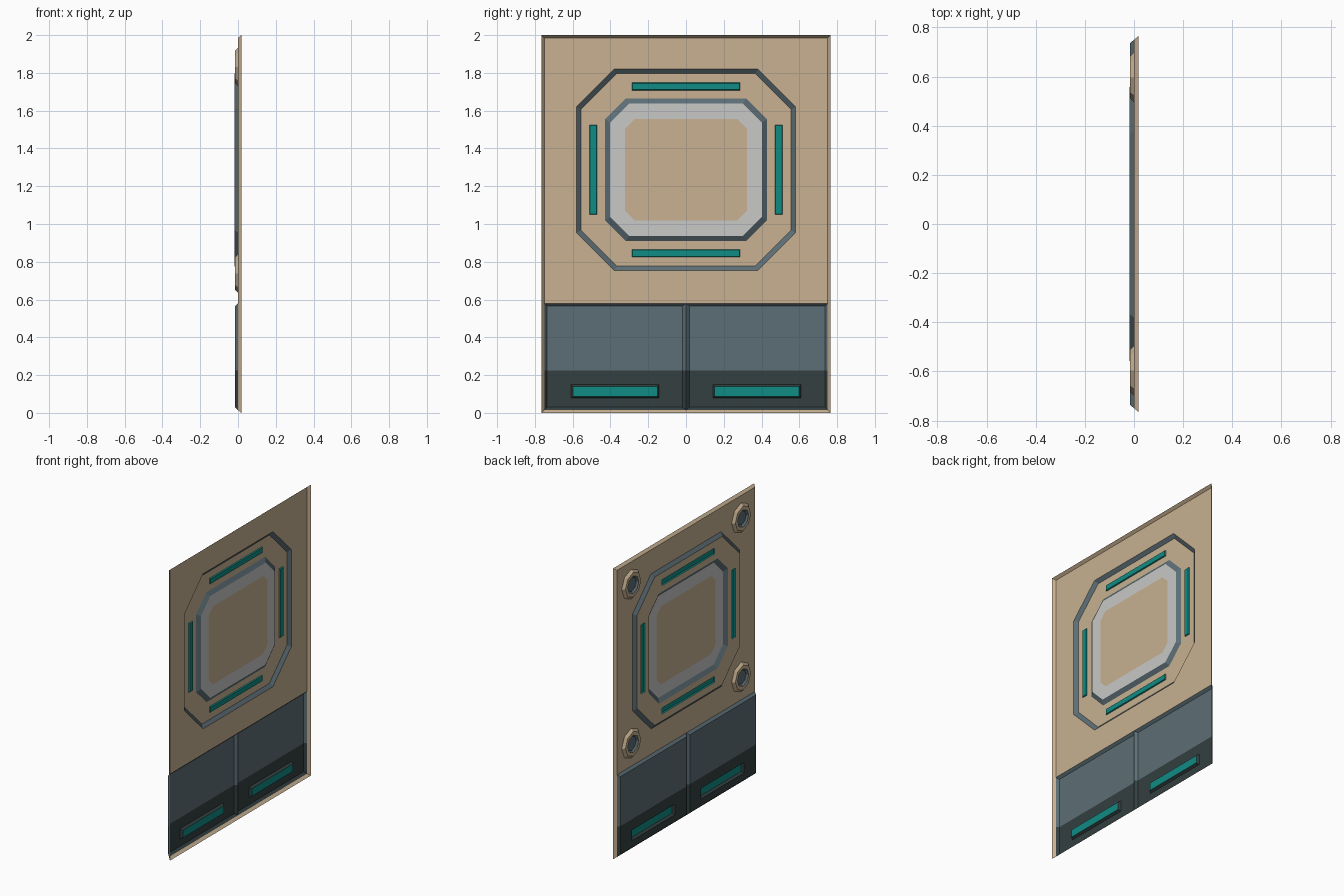
import bpy, bmesh, math
from mathutils import Vector
from mathutils.geometry import tessellate_polygon

if "Cube" in bpy.data.objects:
    bpy.data.objects.remove(bpy.data.objects["Cube"])

COLOURS = {
    "tan": (0.58, 0.44, 0.285), "slate": (0.108, 0.157, 0.18),
    "charcoal": (0.034, 0.05, 0.052), "teal": (0.005, 0.26, 0.235),
    "pale_grey": (0.58, 0.58, 0.57),
}
NAMES = list(COLOURS)
MATS = []
for n, c in COLOURS.items():
    m = bpy.data.materials.new(n)
    m.diffuse_color = (*c, 1)
    m.use_nodes = True
    m.node_tree.nodes["Principled BSDF"].inputs["Base Color"].default_value = m.diffuse_color
    MATS.append(m)


def rect(y0, y1, z0, z1):
    return [(y0, z0), (y1, z0), (y1, z1), (y0, z1)]


def octagon(hy, hz, cut, cz=1.287):
    """Rectangle with cut corners, centred on the window."""
    a, b = hy - cut, hz - cut
    return [(y, cz + z) for y, z in ((a, -hz), (hy, -b), (hy, b), (a, hz),
                                     (-a, hz), (-hy, b), (-hy, -b), (-a, -hz))]


def circle(cy, cz, r, n=8):
    return [(cy + r * math.cos(i * math.tau / n), cz + r * math.sin(i * math.tau / n))
            for i in range(n)]


class Part:
    """Thin relief shell; every face looks towards -x."""

    def __init__(self, name):
        self.name, self.bm = name, bmesh.new()

    def face(self, pts, colour):
        f = self.bm.faces.new([self.bm.verts.new(p) for p in pts])
        f.material_index = NAMES.index(colour)

    def fill(self, x, colour, *loops):
        pts = [Vector((x, y, z)) for l in loops for y, z in l]
        flat = [[Vector((y, z, 0)) for y, z in l] for l in loops]
        for tri in tessellate_polygon(flat):
            self.face([pts[i] for i in tri], colour)

    def wall(self, la, xa, lb, xb, colour):
        n = len(la)
        for i in range(n):
            j = (i + 1) % n
            self.face([(xa, *la[i]), (xa, *la[j]), (xb, *lb[j]), (xb, *lb[i])], colour)

    def finish(self):
        bm = self.bm
        bmesh.ops.remove_doubles(bm, verts=bm.verts, dist=1e-5)
        bmesh.ops.dissolve_limit(bm, angle_limit=0.001, verts=bm.verts,
                                 edges=bm.edges, delimit={'MATERIAL'})
        bm.normal_update()
        for f in bm.faces:
            if f.normal.x > 0:
                f.normal_flip()
        me = bpy.data.meshes.new(self.name)
        bm.to_mesh(me)
        bm.free()
        for m in MATS:
            me.materials.append(m)
        bpy.context.collection.objects.link(bpy.data.objects.new(self.name, me))


TOP, BACK = -0.018, 0.018

# main sheet with bevelled border and window opening
outer = octagon(0.58, 0.533, 0.2)
p = Part("wall_sheet")
p.wall(rect(-0.765, 0.765, 0, 2), BACK, rect(-0.75, 0.75, 0.015, 1.985), 0, "tan")
p.fill(0, "tan", rect(-0.75, 0.75, 0.58, 1.985), outer)
p.finish()

# raised window frame with four light slots
rim = octagon(0.557, 0.51, 0.19)
inner = octagon(0.428, 0.378, 0.11)
glass = octagon(0.402, 0.35, 0.1)
slots = [rect(-0.285, 0.285, 1.287 + s * 0.441 - 0.02, 1.287 + s * 0.441 + 0.02) for s in (-1, 1)]
slots += [rect(s * 0.492 - 0.02, s * 0.492 + 0.02, 1.05, 1.525) for s in (-1, 1)]
p = Part("window_frame")
p.wall(outer, 0, rim, TOP, "slate")
p.fill(TOP, "tan", rim, inner, *slots)
p.wall(inner, TOP, glass, 0, "slate")
p.finish()

# teal strip lights, slightly recessed
p = Part("frame_lights")
for s in slots:
    (y0, z0), (y1, z1) = s[0], s[2]
    floor = rect(y0 + 0.003, y1 - 0.003, z0 + 0.003, z1 - 0.003)
    p.wall(s, TOP, floor, TOP + 0.008, "teal")
    p.fill(TOP + 0.008, "teal", floor)
p.finish()

# recessed window panel with pale border
centre = octagon(0.323, 0.268, 0.05)
p = Part("window_panel")
p.fill(0, "pale_grey", glass, centre)
p.fill(0, "tan", centre)
p.finish()

# lower plates: slate above, charcoal below, with a lit recess
SPLIT, PT = 0.225, -0.016
for side, s in (("left", -1), ("right", 1)):
    base = rect(0, s * 0.75, 0.015, 0.58)
    face = rect(s * 0.018, s * 0.737, 0.03, 0.565)
    hole = rect(s * 0.142, s * 0.609, 0.078, 0.15)
    floor = rect(s * 0.152, s * 0.599, 0.088, 0.14)
    p = Part("lower_plate_" + side)
    p.wall(base, 0, face, PT, "slate")
    p.fill(PT, "slate", face, hole)
    # split at the colour line and darken everything below it
    bmesh.ops.bisect_plane(p.bm, geom=p.bm.verts[:] + p.bm.edges[:] + p.bm.faces[:],
                           plane_co=(0, 0, SPLIT), plane_no=(0, 0, 1))
    for f in p.bm.faces:
        if f.calc_center_median().z < SPLIT:
            f.material_index = NAMES.index("charcoal")
    p.wall(hole, PT, floor, 0, "charcoal")
    p.fill(0, "teal", floor)
    p.finish()

# four octagonal bolts
for i, (y, z) in enumerate([(a, b) for a in (-0.597, 0.597) for b in (0.738, 1.832)]):
    profile = [(0.102, 0, None), (0.085, -0.017, "tan"), (0.06, -0.017, "tan"),
               (0.048, -0.005, "slate")]
    p = Part(f"bolt_{i + 1}")
    for (r0, x0, _), (r1, x1, c) in zip(profile, profile[1:]):
        p.wall(circle(y, z, r0), x0, circle(y, z, r1), x1, c)
    p.fill(-0.005, "slate", circle(y, z, 0.048))
    p.finish()
